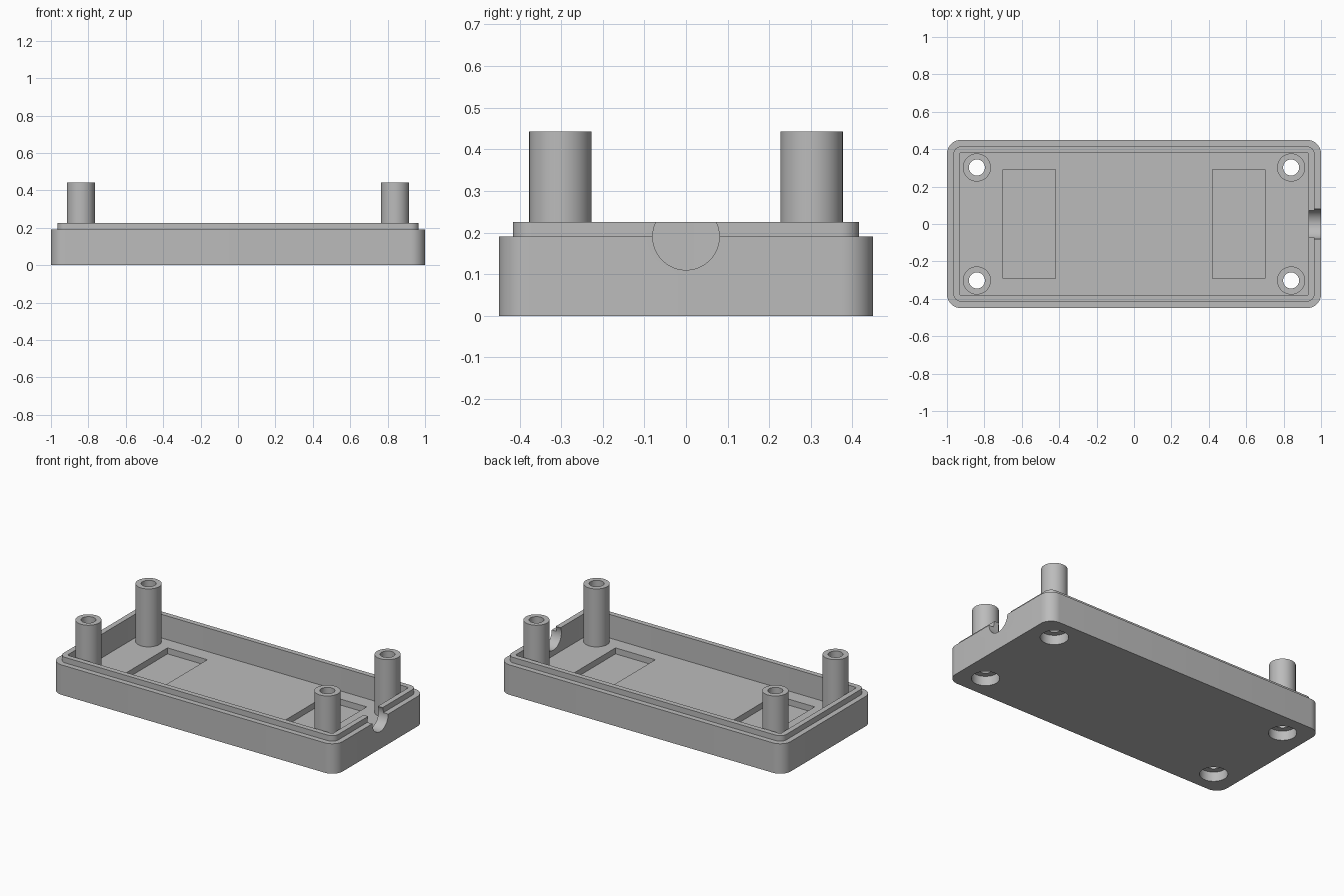
import bpy, bmesh, math
from mathutils import Matrix

if "Cube" in bpy.data.objects:
    bpy.data.objects.remove(bpy.data.objects["Cube"])

FLOOR, RIM, LIP, POST_TOP = 0.075, 0.19, 0.225, 0.443
POST_X, POST_Y, POST_R, BORE_R = 0.84, 0.302, 0.075, 0.043

grey = bpy.data.materials.new("plain_grey")
grey.use_nodes = True
grey.diffuse_color = (0.5, 0.5, 0.5, 1)
grey.node_tree.nodes["Principled BSDF"].inputs["Base Color"].default_value = grey.diffuse_color


def finish(name, bm):
    bmesh.ops.recalc_face_normals(bm, faces=bm.faces[:])
    mesh = bpy.data.meshes.new(name)
    bm.to_mesh(mesh)
    bm.free()
    mesh.materials.append(grey)
    ob = bpy.data.objects.new(name, mesh)
    bpy.context.collection.objects.link(ob)
    return ob


def slab(name, hx, hy, z0, z1, radius=0, cx=0):
    """Box with half sizes hx, hy and optionally rounded upright edges."""
    bm = bmesh.new()
    bmesh.ops.create_cube(bm, size=1)
    for v in bm.verts:
        v.co = (cx + v.co.x * 2 * hx, v.co.y * 2 * hy, z0 if v.co.z < 0 else z1)
    if radius:
        upright = [e for e in bm.edges if abs(e.verts[0].co.z - e.verts[1].co.z) > 1e-4]
        bmesh.ops.bevel(bm, geom=upright, offset=radius, segments=10,
                        profile=0.5, affect='EDGES')
    return finish(name, bm)


def rod(name, r, length, matrix):
    bm = bmesh.new()
    bmesh.ops.create_cone(bm, cap_ends=True, segments=64, radius1=r, radius2=r,
                          depth=length, matrix=matrix)
    return finish(name, bm)


def combine(target, tool, operation='DIFFERENCE'):
    mod = target.modifiers.new("cut", 'BOOLEAN')
    mod.object, mod.operation, mod.solver = tool, operation, 'EXACT'
    bpy.context.view_layer.objects.active = target
    bpy.ops.object.modifier_apply(modifier=mod.name)
    bpy.data.objects.remove(tool)


# Tray: outer shell, stepped lip, hollow inside
tray = slab("tray", 1.0, 0.45, 0, RIM, 0.075)
combine(tray, slab("lip", 0.966, 0.416, 0.1, LIP, 0.045), 'UNION')
combine(tray, slab("cavity", 0.932, 0.383, FLOOR, 0.5, 0.012))

# Shallow floor pockets
for side in (-1, 1):
    combine(tray, slab("pocket", 0.14, 0.292, 0.037, 0.2, cx=side * 0.56))

# Round cable notch in the end wall
combine(tray, rod("notch", 0.08, 0.2, Matrix.Translation((0.99, 0, RIM))
                  @ Matrix.Rotation(math.pi / 2, 4, 'Y')))

# Screw holes with wider recesses underneath
corners = [(x, y) for x in (-POST_X, POST_X) for y in (-POST_Y, POST_Y)]
for x, y in corners:
    combine(tray, rod("bore", BORE_R, 0.4, Matrix.Translation((x, y, 0))))
    combine(tray, rod("recess", 0.08, 0.12, Matrix.Translation((x, y, 0))))


def tube(name, x, y):
    """Hollow post standing on the floor, open at its foot."""
    bm = bmesh.new()
    profile = [(POST_R, FLOOR), (POST_R, POST_TOP), (BORE_R, POST_TOP), (BORE_R, FLOOR)]
    verts = [bm.verts.new((x + r, y, z)) for r, z in profile]
    edges = [bm.edges.new(pair) for pair in zip(verts, verts[1:])]
    bmesh.ops.spin(bm, geom=verts + edges, cent=(x, y, 0), axis=(0, 0, 1),
                   angle=math.tau, steps=64)
    bmesh.ops.remove_doubles(bm, verts=bm.verts[:], dist=1e-4)
    return finish(name, bm)


# Corner posts
parts = [tray]
for x, y in corners:
    name = ("back" if y > 0 else "front") + ("_left" if x > 0 else "_right") + "_post"
    parts.append(tube(name, x, y))

# Smooth the rounded walls, keep edges crisp
bpy.ops.object.select_all(action='DESELECT')
for ob in parts:
    ob.select_set(True)
bpy.context.view_layer.objects.active = tray
bpy.ops.object.shade_smooth_by_angle(angle=math.radians(30))
